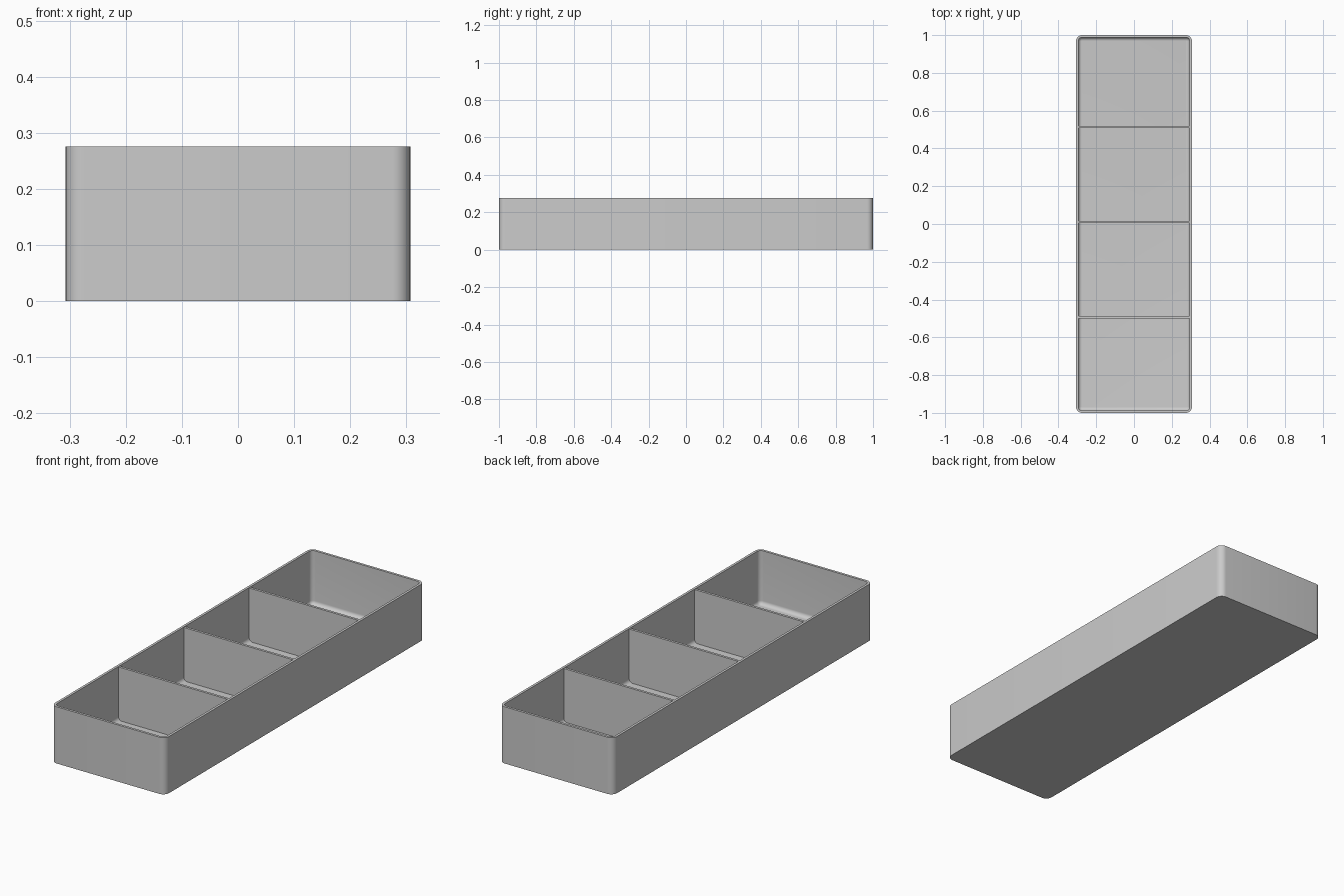
import bpy, bmesh, math

cube = bpy.data.objects.get("Cube")
if cube:
    bpy.data.objects.remove(cube, do_unlink=True)

HX, HY, HEIGHT = 0.307, 1.0, 0.276
CORNER, WALL, FLOOR, FILLET = 0.032, 0.012, 0.014, 0.019
STEPS = 8

grey = bpy.data.materials.new("plain grey")
grey.use_nodes = True
color = (0.6, 0.6, 0.6, 1)
grey.diffuse_color = color
grey.node_tree.nodes["Principled BSDF"].inputs["Base Color"].default_value = color


def finish(name, bm):
    bmesh.ops.recalc_face_normals(bm, faces=bm.faces)
    mesh = bpy.data.meshes.new(name)
    bm.to_mesh(mesh)
    bm.free()
    mesh.materials.append(grey)
    obj = bpy.data.objects.new(name, mesh)
    bpy.context.collection.objects.link(obj)
    return obj


def rounded_ring(bm, inset, z):
    """Rounded rectangle of vertices, inset from the outer outline."""
    r = CORNER - inset
    cx, cy = HX - CORNER, HY - CORNER
    ring = []
    for i, (sx, sy) in enumerate([(1, 1), (-1, 1), (-1, -1), (1, -1)]):
        for k in range(STEPS + 1):
            a = (i + k / STEPS) * math.pi / 2
            ring.append(bm.verts.new((sx * cx + r * math.cos(a), sy * cy + r * math.sin(a), z)))
    return ring


# Tray shell: outside wall, rim, inside wall and filleted floor
profile = [(0, 0), (0, HEIGHT), (WALL, HEIGHT)]
for k in range(STEPS + 1):
    a = k / STEPS * math.pi / 2
    profile.append((WALL + FILLET * (1 - math.cos(a)), FLOOR + FILLET * (1 - math.sin(a))))
bm = bmesh.new()
rings = [rounded_ring(bm, inset, z) for inset, z in profile]
for low, high in zip(rings, rings[1:]):
    for i in range(len(low)):
        j = (i + 1) % len(low)
        bm.faces.new((low[i], low[j], high[j], high[i]))
bm.faces.new(rings[0])
bm.faces.new(rings[-1])
tray = finish("tray_shell", bm)
bpy.context.view_layer.objects.active = tray
tray.select_set(True)
bpy.ops.object.shade_smooth_by_angle(angle=math.radians(35))
tray.select_set(False)

# Dividers: thin upright slabs between the side walls
bottom, top = FLOOR - 0.004, HEIGHT - 0.002
for name, y in [("front_divider", -0.493), ("middle_divider", 0.01), ("back_divider", 0.513)]:
    bm = bmesh.new()
    bmesh.ops.create_cube(bm, size=1)
    bmesh.ops.scale(bm, vec=(2 * (HX - WALL + 0.004), WALL, top - bottom), verts=bm.verts)
    bmesh.ops.translate(bm, vec=(0, y, (top + bottom) / 2), verts=bm.verts)
    finish(name, bm)
